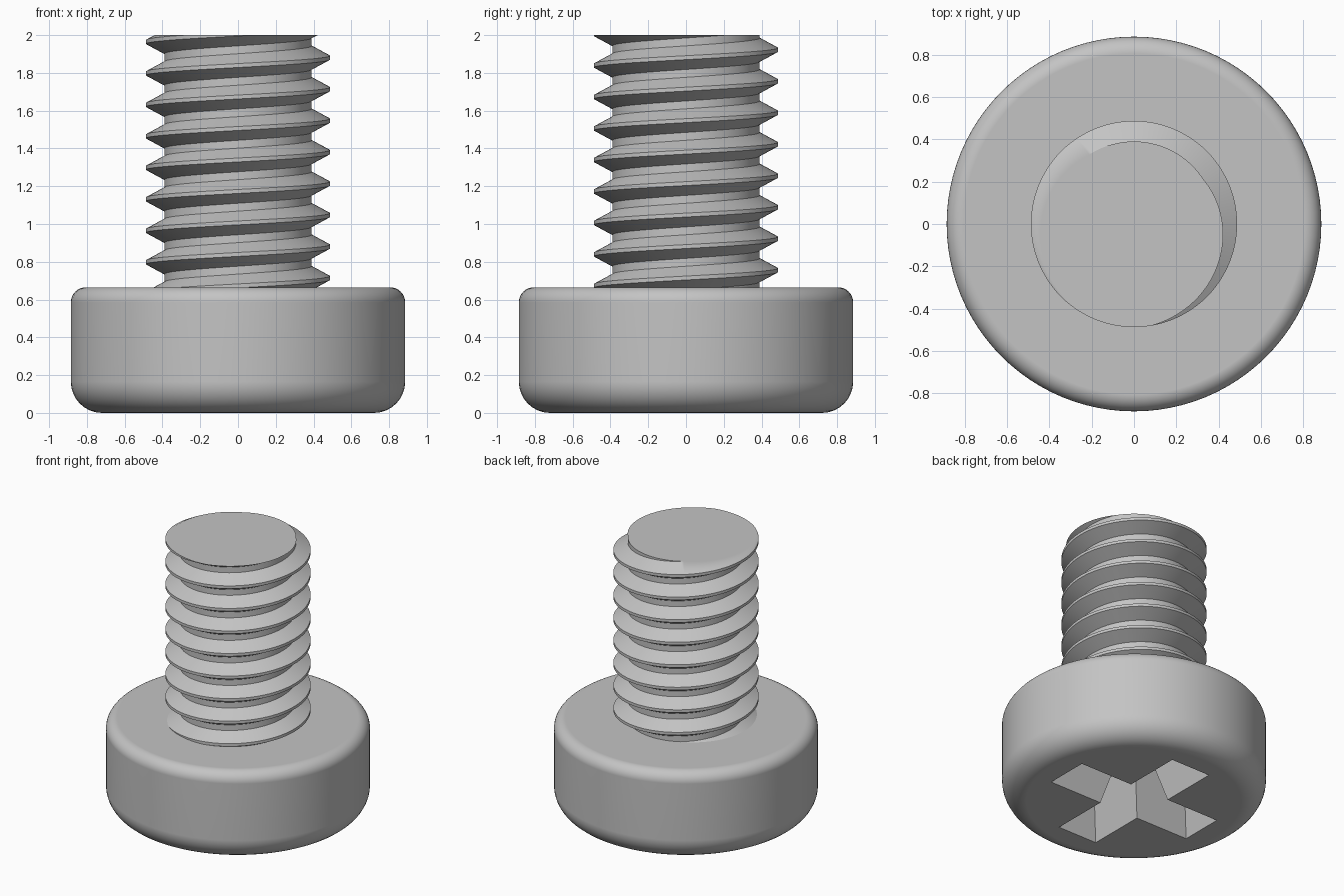
import bpy
import bmesh
from math import sin, cos, tau, pi

SEGMENTS = 96
HEAD_RADIUS, HEAD_TOP = 0.885, 0.665
ROOT, CREST, PITCH = 0.39, 0.487, 1 / 6
TOP = 2.0

if "Cube" in bpy.data.objects:
    bpy.data.objects.remove(bpy.data.objects["Cube"])

steel = bpy.data.materials.new("grey steel")
steel.use_nodes = True
colour = (0.55, 0.55, 0.55, 1)
steel.diffuse_color = colour
steel.node_tree.nodes["Principled BSDF"].inputs["Base Color"].default_value = colour


def make_object(name, bm):
    bmesh.ops.recalc_face_normals(bm, faces=bm.faces)
    mesh = bpy.data.meshes.new(name)
    bm.to_mesh(mesh)
    bm.free()
    mesh.materials.append(steel)
    obj = bpy.data.objects.new(name, mesh)
    bpy.context.collection.objects.link(obj)
    return obj


def select_only(obj):
    bpy.ops.object.select_all(action='DESELECT')
    obj.select_set(True)
    bpy.context.view_layer.objects.active = obj


def shade(obj):
    select_only(obj)
    bpy.ops.object.shade_smooth_by_angle(angle=pi / 6)
    weighted = obj.modifiers.new("flat face normals", 'WEIGHTED_NORMAL')
    weighted.keep_sharp = True


def fillet(radius, z, start, steps=8):
    """Quarter-circle of profile points at the rim of the head."""
    angles = [start + pi / 2 * i / steps for i in range(steps + 1)]
    return [(HEAD_RADIUS - radius + radius * cos(a), z + radius * sin(a)) for a in angles]


# Round head: rings of a filleted profile, closed by flat discs
profile = fillet(0.165, 0.165, -pi / 2) + fillet(0.08, HEAD_TOP - 0.08, 0)
bm = bmesh.new()
rings = [[bm.verts.new((r * cos(tau * i / SEGMENTS), r * sin(tau * i / SEGMENTS), z))
          for i in range(SEGMENTS)] for r, z in profile]
for low, high in zip(rings, rings[1:]):
    for i in range(SEGMENTS):
        j = (i + 1) % SEGMENTS
        bm.faces.new((low[i], low[j], high[j], high[i]))
bm.faces.new(rings[0])
bm.faces.new(rings[-1])
head = make_object("head", bm)


# Cross-shaped drive recess with tapering walls, cut into the underside
def cross_ring(bm, z):
    inset = 0.25 * z
    length, half = 0.59 - inset, 0.16 - inset
    arm = [(half, -half), (length, -half), (length, half)]
    ring = []
    for turn in range(4):
        for x, y in arm:
            for _ in range(turn):
                x, y = -y, x
            ring.append(bm.verts.new((x, y, z)))
    return ring


bm = bmesh.new()
mouth, floor = cross_ring(bm, -0.05), cross_ring(bm, 0.36)
for i in range(len(mouth)):
    j = (i + 1) % len(mouth)
    bm.faces.new((mouth[i], mouth[j], floor[j], floor[i]))
bm.faces.new(mouth)
bm.faces.new(floor)
cutter = make_object("recess_cutter", bm)
cutter.hide_render = True

cut = head.modifiers.new("drive recess", 'BOOLEAN')
cut.operation, cut.solver, cut.object = 'DIFFERENCE', 'EXACT', cutter
select_only(head)
bpy.ops.object.modifier_apply(modifier=cut.name)
bpy.data.objects.remove(cutter)
shade(head)

# Threaded shank: a right-handed helical sweep of one thread tooth
tooth = [(CREST, -PITCH / 16), (CREST, PITCH / 16),
         (ROOT, PITCH * 3 / 8), (ROOT, PITCH * 5 / 8)]
START, TURNS = 0.714 - 2 * PITCH, 11
bm = bmesh.new()
columns = []
for i in range(SEGMENTS):
    a = tau * i / SEGMENTS
    columns.append([bm.verts.new((r * cos(a), r * sin(a),
                                  START + PITCH * (turn + i / SEGMENTS) + dz))
                    for turn in range(TURNS) for r, dz in tooth])
columns.append(columns[0][len(tooth):])
for left, right in zip(columns, columns[1:]):
    for k in range(len(right) - 1):
        bm.faces.new((left[k], right[k], right[k + 1], left[k + 1]))

# Trim the sweep flat at the tip and just inside the head, then cap the tip
for z, direction in ((HEAD_TOP - 0.01, -1), (TOP, 1)):
    result = bmesh.ops.bisect_plane(
        bm, geom=bm.verts[:] + bm.edges[:] + bm.faces[:], dist=1e-6,
        plane_co=(0, 0, z), plane_no=(0, 0, direction), clear_outer=True)
rim = [e for e in result["geom_cut"] if isinstance(e, bmesh.types.BMEdge)]
bmesh.ops.edgeloop_fill(bm, edges=rim)
shank = make_object("threaded_shank", bm)
shade(shank)
